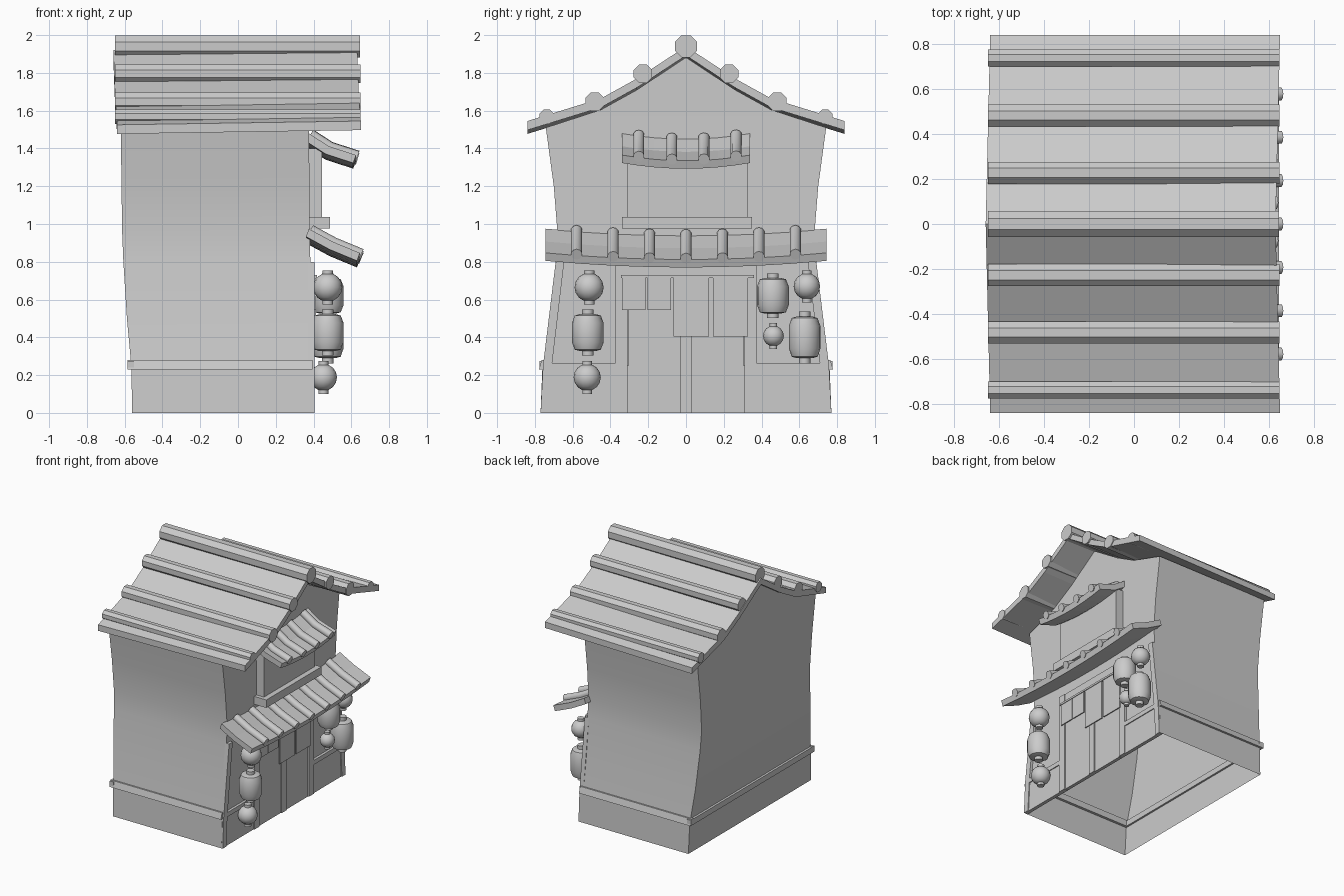
import bpy, bmesh, math
from mathutils import Vector

cube = bpy.data.objects.get("Cube")
if cube:
    bpy.data.objects.remove(cube)

grey = bpy.data.materials.new("plain grey")
grey.use_nodes = True
grey.diffuse_color = (0.6, 0.6, 0.6, 1)
grey.node_tree.nodes["Principled BSDF"].inputs["Base Color"].default_value = (0.6, 0.6, 0.6, 1)


def loft(name, rings, caps=(True, True), smooth=None):
    """Skin a list of closed rings that share a point count."""
    bm = bmesh.new()
    loops = [[bm.verts.new(p) for p in ring] for ring in rings]
    n = len(loops[0])
    for a, b in zip(loops, loops[1:]):
        for i in range(n):
            j = (i + 1) % n
            bm.faces.new((a[i], a[j], b[j], b[i]))
    if caps[0]:
        bm.faces.new(loops[0][::-1])
    if caps[1]:
        bm.faces.new(loops[-1])
    bmesh.ops.recalc_face_normals(bm, faces=bm.faces)
    mesh = bpy.data.meshes.new(name)
    bm.to_mesh(mesh)
    bm.free()
    mesh.materials.append(grey)
    obj = bpy.data.objects.new(name, mesh)
    bpy.context.collection.objects.link(obj)
    if smooth:
        bpy.ops.object.select_all(action='DESELECT')
        obj.select_set(True)
        bpy.context.view_layer.objects.active = obj
        bpy.ops.object.shade_smooth_by_angle(angle=math.radians(smooth))
    return obj


def rect(x0, x1, y0, y1, z):
    return [(x0, y0, z), (x1, y0, z), (x1, y1, z), (x0, y1, z)]


def box(name, x0, x1, y0, y1, z0, z1):
    return loft(name, [rect(x0, x1, y0, y1, z0), rect(x0, x1, y0, y1, z1)])


def rod(name, path, r, sides=8, smooth=None):
    """Round bar along a path lying in an xz plane."""
    rings = []
    for i, p in enumerate(path):
        d = (Vector(path[min(i + 1, len(path) - 1)]) - Vector(path[max(i - 1, 0)])).normalized()
        up = d.cross(Vector((0, 1, 0)))
        ring = []
        for k in range(sides):
            a = 2 * math.pi * (k + 0.5) / sides
            ring.append(Vector(p) + r * (math.cos(a) * Vector((0, 1, 0)) + math.sin(a) * up))
        rings.append(ring)
    return loft(name, rings, smooth=smooth)


# Base, open underneath
loft("base", [rect(-0.56, 0.395, -0.77, 0.77, 0), rect(-0.565, 0.395, -0.76, 0.76, 0.25)], (False, False))

# Walls with a pinched waist, closing up into the gable
levels = [(0.25, -0.565, 0.385, 0.757), (0.5, -0.588, 0.385, 0.722), (0.8, -0.607, 0.383, 0.69),
          (0.95, -0.613, 0.38, 0.68), (1.2, -0.617, 0.378, 0.70), (1.51, -0.62, 0.376, 0.742),
          (1.605, -0.62, 0.376, 0.45), (1.71, -0.62, 0.376, 0.26), (1.88, -0.62, 0.376, 0.003)]
loft("walls", [rect(b, f, -h, h, z) for z, b, f, h in levels], (False, True), smooth=25)

# Trim band around the sides and back
for s in (-1, 1):
    loft("side_trim", [rect(-0.585, 0.395, s * 0.74, s * 0.778, 0.23),
                       rect(-0.585, 0.395, s * 0.74, s * 0.765, 0.28)])
box("back_trim", -0.585, -0.55, -0.775, 0.775, 0.23, 0.275)

# Main roof: a thin curved sheet, slightly bowed toward the back
half = [(0.84, 1.485), (0.45, 1.605), (0.26, 1.71)]
under = [(-y, z) for y, z in half] + [(0, 1.88)] + half[::-1]
ring2d = under + [(y, z + 0.048) for y, z in under[::-1]]


def roof_end(x, lift):
    return [(x - 0.02 * (1 - abs(y) / 0.84), y, z + lift) for y, z in ring2d]


loft("main_roof", [roof_end(-0.64, -0.008), roof_end(0.65, 0.012)])

# Roof ridge rods
rod("ridge_rod", [(-0.65, 0, 1.94), (0.645, 0, 1.94)], 0.063)
for s in (-1, 1):
    for y, z, r in ((0.228, 1.795, 0.053), (0.482, 1.648, 0.053), (0.738, 1.568, 0.041)):
        rod("roof_rod", [(-0.65, s * y, z), (0.648, s * y, z)], r)


# Sagging tiled awnings
def awning(name, profile, width, sag, rows, r):
    def lift(y):
        return sag * (y / width) ** 2
    rings = []
    for i in range(9):
        y = width * (i / 4 - 1)
        top = [(x, y, z + lift(y)) for x, z in profile]
        rings.append(top + [(x - 0.015, y, z - 0.042) for x, y, z in top[::-1]])
    loft(name, rings)
    for y in rows:
        rod(name + "_rod", [(x + 0.008, y, z + lift(y) + 0.006) for x, z in profile], r, 10, 40)


awning("lower_awning", [(0.375, 0.94), (0.5, 0.872), (0.645, 0.812)], 0.743, 0.035,
       [i * 0.193 for i in range(-3, 4)], 0.03)
awning("upper_awning", [(0.375, 1.45), (0.48, 1.382), (0.625, 1.335)], 0.34, 0.03,
       [-0.25, -0.075, 0.095, 0.265], 0.03)

# Upper window bay and ledge
box("window_bay", 0.37, 0.445, -0.31, 0.325, 1.03, 1.4)
box("window_ledge", 0.37, 0.487, -0.34, 0.35, 0.975, 1.038)

# Shopfront framing
for s in (-1, 1):
    loft("corner_post", [rect(0.37, 0.405, s * a, s * b, z) for a, b, z in
                         ((0.725, 0.77, 0), (0.71, 0.757, 0.25), (0.645, 0.69, 0.8))])
    box("door_post", 0.37, 0.405, s * 0.31, s * 0.372, 0, 0.8)
    box("sill", 0.37, 0.405, s * 0.36, s * 0.73, 0.23, 0.265)
    box("lower_panel", 0.37, 0.398, s * 0.36, s * 0.73, 0, 0.235)
    box("sliding_door", 0.37, 0.397, s * 0.03, s * 0.305, 0, 0.72)
box("center_post", 0.37, 0.405, -0.03, 0.03, 0, 0.72)
box("lintel", 0.37, 0.4, -0.33, 0.33, 0.72, 0.8)
rod_bar = box("curtain_bar", 0.4, 0.418, -0.345, 0.36, 0.715, 0.73)
for y0, y1, z in ((-0.34, -0.215, 0.545), (-0.205, -0.08, 0.545), (-0.065, 0.122, 0.405), (0.142, 0.328, 0.405)):
    box("curtain", 0.405, 0.413, y0, y1, z, 0.72)


# Hanging lanterns, turned from a profile
def lantern(y, z, r, h, barrel, x=0.475):
    if barrel:
        body = [(0.5, -0.80), (0.82, -0.74), (1, -0.42), (1, 0.42), (0.82, 0.74), (0.5, 0.80)]
    else:
        steps = [math.pi * (i / 8 - 0.5) for i in range(1, 8)]
        body = [(math.cos(a), math.sin(a) * r / h) for a in steps]
    prof = [(0.36, -1), (0.36, body[0][1])] + body + [(0.36, body[-1][1]), (0.36, 1)]
    rings = []
    for k, t in prof:
        rings.append([(x + r * k * math.cos(a), y + r * k * math.sin(a), z + h * t)
                      for a in (2 * math.pi * i / 16 for i in range(16))])
    loft("barrel_lantern" if barrel else "round_lantern", rings, smooth=45)


for y, z, r, h, x in ((-0.513, 0.665, 0.077, 0.09, 0.475), (-0.523, 0.188, 0.072, 0.087, 0.452),
                      (0.64, 0.67, 0.07, 0.085, 0.475), (0.463, 0.407, 0.055, 0.068, 0.46)):
    lantern(y, z, r, h, False, x)
for y, z, h in ((-0.52, 0.425, 0.122), (0.46, 0.62, 0.118), (0.628, 0.4, 0.138)):
    lantern(y, z, 0.084, h, True)
